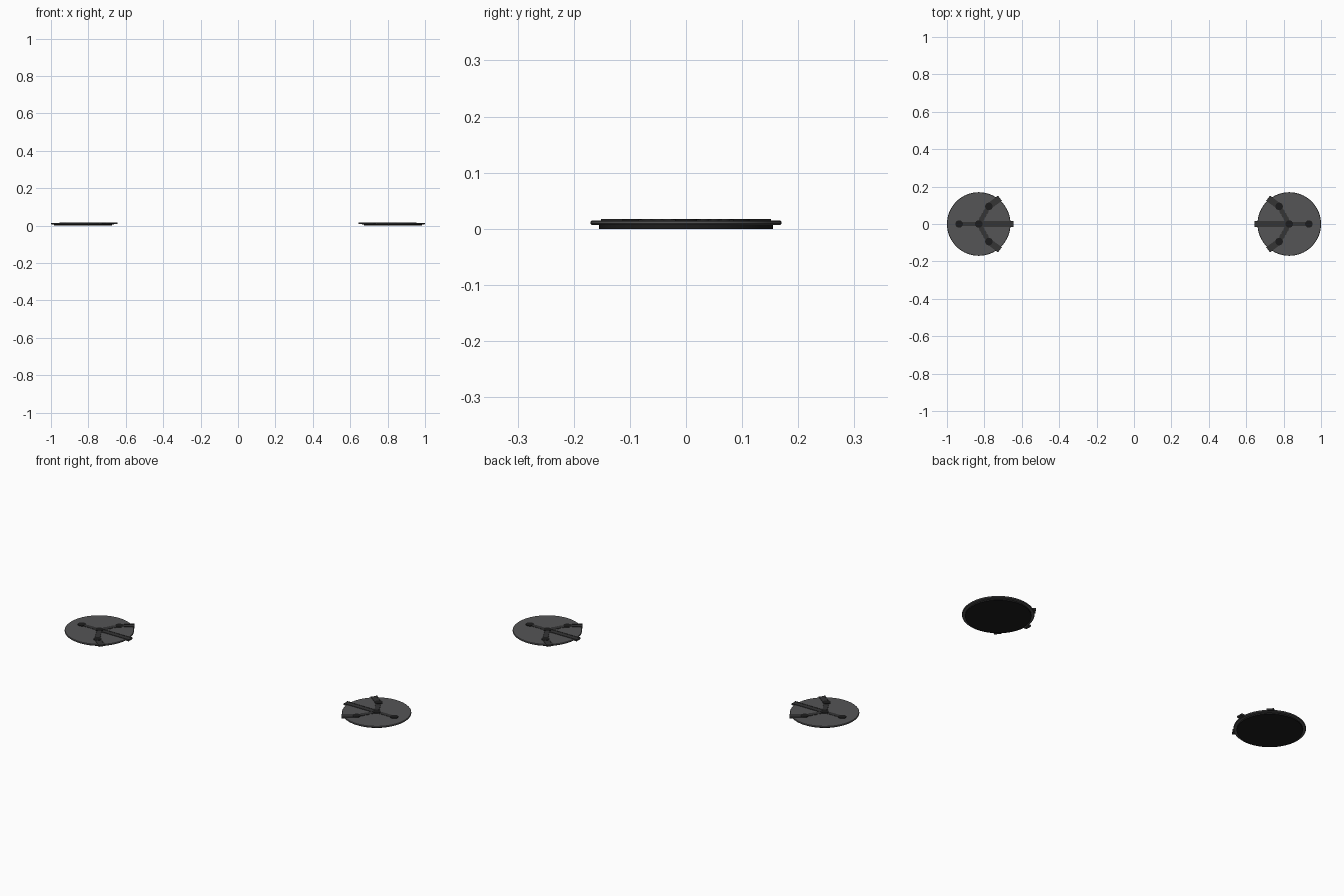
import bpy, math
from mathutils import Vector

if "Cube" in bpy.data.objects:
    bpy.data.objects.remove(bpy.data.objects["Cube"])

def mat(name, v):
    m = bpy.data.materials.new(name)
    m.diffuse_color = (v, v, v * 1.02, 1)
    m.use_nodes = True
    m.node_tree.nodes["Principled BSDF"].inputs["Base Color"].default_value = m.diffuse_color
    return m

PLATE, ARM, SOLE = mat("plate_grey", 0.09), mat("arm_grey", 0.035), mat("sole_black", 0.012)
CX = 0.83

def finish(o, name, m):
    o.name = name
    o.data.materials.append(m)
    return o

def lathe(name, profile, m, x, y=0, n=64):
    """Solid of revolution from (radius, z) points, capped at both ends."""
    verts = [(x + r * math.cos(2 * math.pi * i / n), y + r * math.sin(2 * math.pi * i / n), z)
             for r, z in profile for i in range(n)]
    faces = [(k * n + i, k * n + (i + 1) % n, (k + 1) * n + (i + 1) % n, (k + 1) * n + i)
             for k in range(len(profile) - 1) for i in range(n)]
    faces += [tuple(reversed(range(n))), tuple(range((len(profile) - 1) * n, len(profile) * n))]
    me = bpy.data.meshes.new(name)
    me.from_pydata(verts, [], faces)
    o = bpy.data.objects.new(name, me)
    bpy.context.collection.objects.link(o)
    bpy.context.view_layer.objects.active = o
    o.select_set(True)
    bpy.ops.object.shade_smooth_by_angle(angle=math.radians(30))
    o.select_set(False)
    return finish(o, name, m)

def bar(name, a, b, width, z0, z1, m, offset=0):
    """Box running from a to b in plan, shifted sideways by offset."""
    a, b = Vector(a), Vector(b)
    d = b - a
    side = Vector((-d.y, d.x)).normalized() * offset
    c = (a + b) / 2 + side
    bpy.ops.mesh.primitive_cube_add(size=1, location=(c.x, c.y, (z0 + z1) / 2))
    o = bpy.context.object
    o.scale = (d.length, width, z1 - z0)
    o.rotation_euler.z = math.atan2(d.y, d.x)
    return finish(o, name, m)

def channel(name, a, b, width):
    """Strap with a raised lip along each side."""
    bar(name, a, b, width, 0.008, 0.0162, ARM)
    for s in (-1, 1):
        bar(name + "_lip", a, b, 0.005, 0.008, 0.0175, ARM, s * (width / 2 - 0.0025))

for s, side in ((-1, "left"), (1, "right")):
    P = lambda u, v: (s * (CX - u), v)   # u points toward the model centre
    c = s * CX
    # sole and plate
    lathe(side + "_sole", [(0.155, 0), (0.155, 0.008)], SOLE, c)
    lathe(side + "_plate", [(0.168, 0.007), (0.17, 0.009), (0.17, 0.013), (0.168, 0.015)], PLATE, c)
    # centre strap and outer arm
    channel(side + "_centre_strap", P(0.0, 0), P(0.186, 0), 0.032)
    bar(side + "_outer_arm", P(-0.105, 0), P(0, 0), 0.022, 0.014, 0.0165, ARM)
    # diagonal arms with ribs, then end straps
    for t in (-1, 1):
        hub, end = P(0.054, t * 0.094), P(0.113, t * 0.138)
        bar(side + "_diagonal_arm", P(0, 0), hub, 0.022, 0.014, 0.0165, ARM)
        for k in (0.3, 0.5, 0.7):
            lathe(side + "_arm_rib", [(0.014, 0.014), (0.014, 0.017)], ARM,
                  P(0.054 * k, 0)[0], t * 0.094 * k, 16)
        channel(side + "_end_strap", hub, end, 0.034)
        lathe(side + "_hub", [(0.02, 0.014), (0.02, 0.0178)], SOLE, *hub, 32)
    lathe(side + "_centre_hub", [(0.02, 0.014), (0.02, 0.0178)], SOLE, c, 0, 32)
    lathe(side + "_outer_hub", [(0.02, 0.014), (0.02, 0.0178)], SOLE, *P(-0.105, 0), 32)
